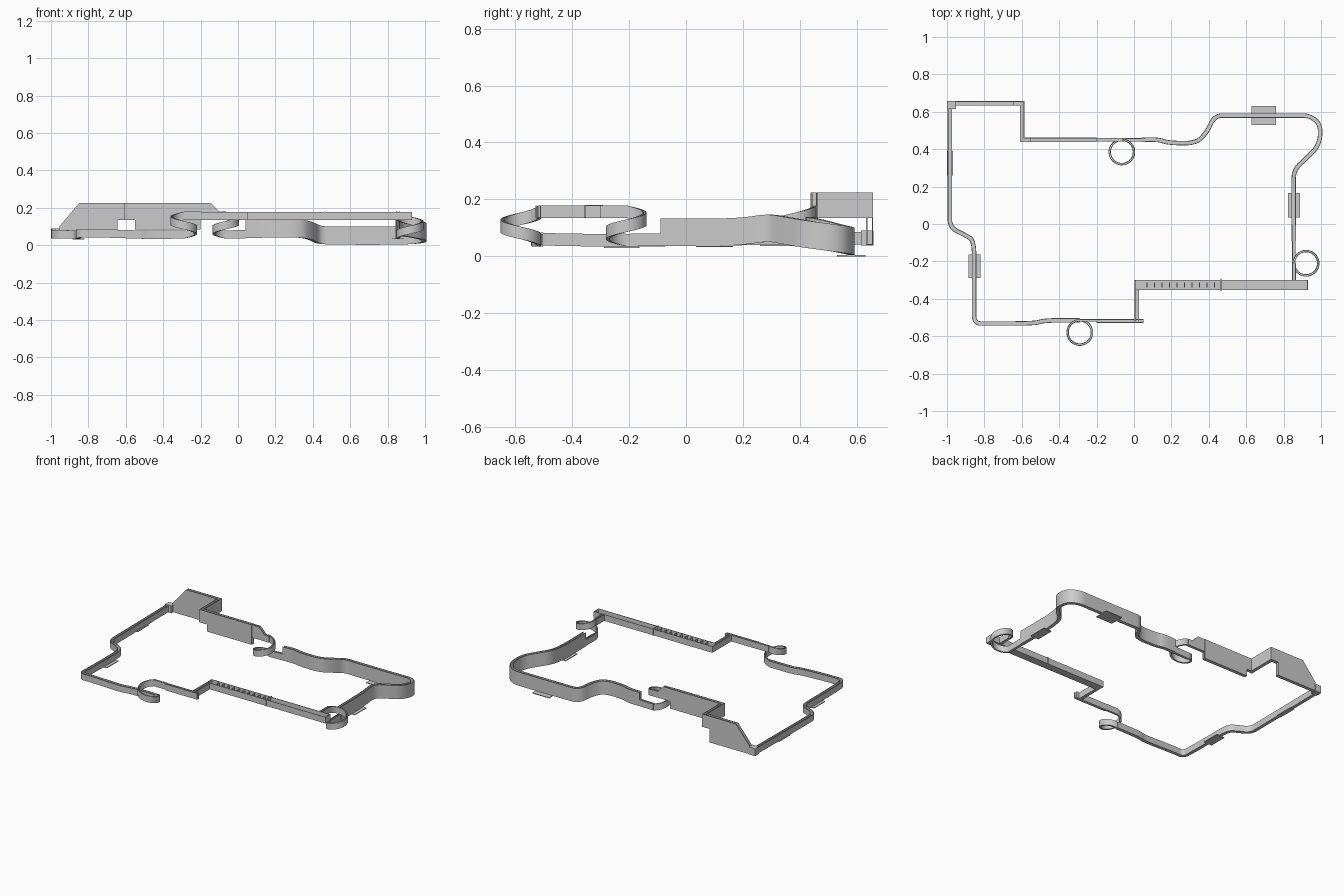
import bpy, bmesh, math
from mathutils import Vector

if "Cube" in bpy.data.objects:
    bpy.data.objects.remove(bpy.data.objects["Cube"])

WALL = 0.004


def finish(bm, name, smooth=False):
    bmesh.ops.recalc_face_normals(bm, faces=bm.faces)
    me = bpy.data.meshes.new(name)
    bm.to_mesh(me)
    bm.free()
    ob = bpy.data.objects.new(name, me)
    bpy.context.collection.objects.link(ob)
    if smooth:
        bpy.ops.object.select_all(action='DESELECT')
        bpy.context.view_layer.objects.active = ob
        ob.select_set(True)
        bpy.ops.object.shade_smooth_by_angle(angle=math.radians(30))
    return ob


def box(name, x0, x1, y0, y1, z0, z1):
    bm = bmesh.new()
    bmesh.ops.create_cube(bm, size=1)
    for v in bm.verts:
        v.co = Vector((x0 if v.co.x < 0 else x1, y0 if v.co.y < 0 else y1, z0 if v.co.z < 0 else z1))
    return finish(bm, name)


def rounded(pts, rounds=3):
    """Corner cutting, keeps the end points."""
    for _ in range(rounds):
        out = [pts[0]]
        for a, b in zip(pts, pts[1:]):
            out.append(tuple(.75 * p + .25 * q for p, q in zip(a, b)))
            out.append(tuple(.25 * p + .75 * q for p, q in zip(a, b)))
        pts = out + [pts[-1]]
    return pts


def channel(name, pts, width=.024, smooth=False):
    """Open U channel along (x, y, bottom, top) points, mitred in plan."""
    bm = bmesh.new()
    rings = []
    h, i = width / 2, width / 2 - WALL
    for k, (x, y, zb, zt) in enumerate(pts):
        p = Vector((x, y))
        d1 = (p - Vector(pts[k - 1][:2])).normalized() if k else None
        d2 = (Vector(pts[k + 1][:2]) - p).normalized() if k < len(pts) - 1 else None
        d1, d2 = d1 or d2, d2 or d1
        t = (d1 + d2).normalized()
        n = Vector((-t.y, t.x)) / max(t.dot(d1), .4)
        fl = zb + WALL
        prof = [(-h, zb), (h, zb), (h, zt), (i, zt), (i, fl), (-i, fl), (-i, zt), (-h, zt)]
        rings.append([bm.verts.new((x + n.x * o, y + n.y * o, z)) for o, z in prof])
    for a, b in zip(rings, rings[1:]):
        for j in range(8):
            bm.faces.new((a[j], a[(j + 1) % 8], b[(j + 1) % 8], b[j]))
    bm.faces.new(rings[0])
    bm.faces.new(rings[-1])
    return finish(bm, name, smooth)


def helix(name, cx, cy, start, sign):
    """One descending turn from the upper to the lower level."""
    pts = []
    for k in range(49):
        f = k / 48
        a = math.radians(start) + sign * f * math.tau
        z = .135 - .1 * f
        pts.append((cx + .065 * math.cos(a), cy + .065 * math.sin(a), z, z + .044))
    channel(name, pts, .013, True)


# Tall back-left start walls
channel("start_ramp", [(-.955, .645, .04, .10), (-.85, .645, .04, .225), (-.645, .645, .04, .225)])
channel("tall_corner", [(-.645, .645, .135, .225), (-.598, .645, .135, .225),
                        (-.598, .45, .135, .225), (-.55, .45, .135, .225)])
channel("tall_run", [(-.55, .45, .085, .225), (-.2, .45, .085, .225)])
channel("tall_run_end", [(-.2, .45, .135, .225), (-.145, .45, .135, .225),
                         (-.1, .45, .135, .179), (-.065, .45, .135, .179)], .02)

# Spiral drops
helix("back_spiral", -.065, .385, 90, -1)
helix("right_spiral", .92, -.21, 180, -1)
helix("front_spiral", -.29, -.58, 90, 1)

# Back wave and right-hand bend with high sides
channel("back_spiral_exit", [(-.065, .45, .035, .079), (.04, .45, .037, .082)], .018)
high = [(.04, .45, .038), (.13, .452, .04), (.18, .434, .042), (.33, .43, .042), (.39, .49, .03),
        (.43, .58, .006), (.52, .58, .004), (.86, .58, .004), (.94, .58, .006), (1.0, .53, .015),
        (.99, .42, .03), (.92, .35, .043), (.855, .29, .053), (.853, .2, .04), (.853, .1, .036),
        (.855, -.09, .036)]
channel("high_sided_bend", rounded([(x, y, z, z + .096) for x, y, z in high]), smooth=True)
channel("right_spiral_exit", [(.855, -.09, .036, .081), (.855, -.21, .035, .079)], .018)
channel("right_spiral_entry", [(.855, -.21, .135, .179), (.855, -.302, .135, .179)], .02)

# Wide peg lane
channel("peg_lane", [(.005, -.326, .134, .178), (.93, -.326, .134, .178)], .055)
for k in range(10):
    x = .07 + .04 * k
    box(f"peg_{k}", x - .003, x + .003, -.34, -.312, .136, .176)
box("lane_gate", .463, .469, -.358, -.292, .136, .18)
for s, x in (("left", .003), ("right", .926)):
    box(f"lane_end_{s}", x, x + .004, -.353, -.299, .134, .178)

# Upper front track
channel("front_link", [(.015, -.353, .134, .178), (.015, -.52, .134, .178)])
channel("front_upper_run", [(.052, -.519, .134, .178), (-.2, -.519, .134, .178)], .02)
channel("front_spiral_entry", [(-.2, -.515, .135, .179), (-.29, -.515, .135, .179)], .014)

# Low front and left track back to the corner
low = [(-.29, -.515, .035), (-.48, -.515, .034), (-.53, -.532, .035), (-.78, -.532, .043),
       (-.855, -.532, .04), (-.855, -.44, .036), (-.855, -.24, .034), (-.855, -.09, .035),
       (-.90, -.06, .036), (-.985, -.02, .037), (-.985, .08, .038), (-.985, .62, .042)]
channel("low_track", rounded([(x, y, z, z + .044) for x, y, z in low]), smooth=True)
box("corner_box", -1, -.952, .615, .658, .038, .09)

# Flat pads under the track
for name, x, y, w, d, z in (("left", -.983, .325, .032, .13, .036), ("front_left", -.853, -.225, .064, .125, .03),
                            ("back_right", .693, .58, .13, .1, 0), ("right", .855, .1, .064, .13, .032)):
    box(f"pad_{name}", x - w / 2, x + w / 2, y - d / 2, y + d / 2, z, z + .005)
